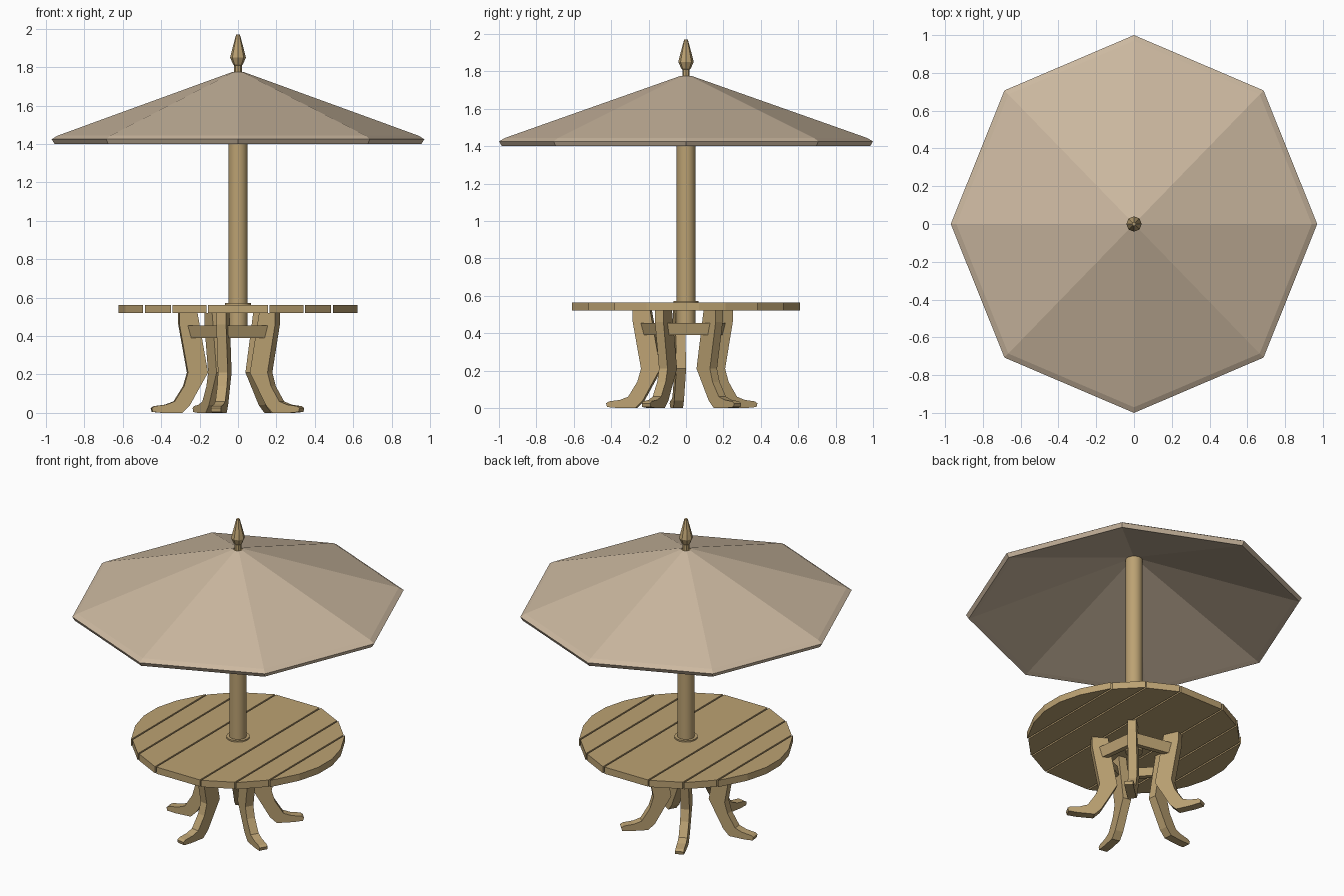
import bpy, bmesh, math

if "Cube" in bpy.data.objects:
    bpy.data.objects.remove(bpy.data.objects["Cube"])

def material(name, rgb):
    m = bpy.data.materials.new(name)
    m.diffuse_color = (*rgb, 1)
    m.use_nodes = True
    m.node_tree.nodes["Principled BSDF"].inputs["Base Color"].default_value = m.diffuse_color
    return m

WOOD = material("wood", (0.50, 0.36, 0.17))
CLOTH = material("canvas", (0.60, 0.48, 0.35))

def finish(name, bm, mat, smooth=False):
    bmesh.ops.recalc_face_normals(bm, faces=bm.faces)
    me = bpy.data.meshes.new(name)
    bm.to_mesh(me)
    bm.free()
    ob = bpy.data.objects.new(name, me)
    bpy.context.collection.objects.link(ob)
    me.materials.append(mat)
    if smooth:
        bpy.context.view_layer.objects.active = ob
        ob.select_set(True)
        bpy.ops.object.shade_smooth_by_angle(angle=math.radians(30))
        ob.select_set(False)
    return ob

def lathe(name, profile, sides, mat, start=0, center=(0, 0), sx=1, closed=False, smooth=False):
    """Turn an (r, z) profile around z; closed makes a hollow ring, otherwise ends are capped."""
    bm = bmesh.new()
    rings = []
    for r, z in profile:
        ring = []
        for i in range(sides):
            a = start + math.tau * i / sides
            ring.append(bm.verts.new((center[0] + sx * r * math.cos(a), center[1] + r * math.sin(a), z)))
        rings.append(ring)
    pairs = list(zip(rings, rings[1:])) + ([(rings[-1], rings[0])] if closed else [])
    for lo, hi in pairs:
        for i in range(sides):
            j = (i + 1) % sides
            bm.faces.new((lo[i], lo[j], hi[j], hi[i]))
    if not closed:
        bm.faces.new(rings[0])
        bm.faces.new(rings[-1])
    return finish(name, bm, mat, smooth)

def prism(name, points, offset, mat):
    """Extrude a flat outline of 3D points along an offset vector."""
    bm = bmesh.new()
    face = bm.faces.new([bm.verts.new(p) for p in points])
    out = bmesh.ops.extrude_face_region(bm, geom=[face])
    bmesh.ops.translate(bm, vec=offset, verts=[v for v in out["geom"] if isinstance(v, bmesh.types.BMVert)])
    return finish(name, bm, mat)

# Umbrella canopy: thin eight-sided shell
lathe("canopy", [(0.03, 1.775), (0.97, 1.443), (1.0, 1.425), (0.985, 1.40), (0.955, 1.41), (0.03, 1.745)],
      8, CLOTH, sx=0.97, closed=True)

# Pole, collar and finial
lathe("pole", [(0.05, 0.44), (0.05, 1.745), (0.03, 1.772)], 24, WOOD, smooth=True)
lathe("pole_collar", [(0.068, 0.56), (0.068, 0.572)], 24, WOOD, smooth=True)
lathe("finial", [(0.02, 1.76), (0.02, 1.81), (0.026, 1.815), (0.041, 1.85), (0.034, 1.88), (0.01, 1.97)], 8, WOOD)

# Tabletop planks running along y, cut to a round outline
GAP = 0.005
half = [(0.16, 0.61), (0.345, 0.52), (0.49, 0.382)]
tip = [(0.585, 0.21), (0.622, 0.07)]

def plank(name, edge):
    pts = [(x, y, 0.52) for x, y in edge] + [(x, -y, 0.52) for x, y in reversed(edge)]
    prism(name, pts, (0, 0, 0.043), WOOD)

plank("plank_middle", [(-0.16 + GAP, 0.61), (0.16 - GAP, 0.61)])
for s, side in ((-1, "left"), (1, "right")):
    for k in range(2):
        (x0, y0), (x1, y1) = half[k], half[k + 1]
        plank(f"plank_{side}_{k + 1}", [(s * (x0 + GAP), y0), (s * (x1 - GAP), y1)])
    x, y = half[2]
    plank(f"plank_{side}_3", [(s * (x + GAP), y)] + [(s * a, b) for a, b in tip])

# Five curved legs around a slightly offset centre
CX, CY, START = -0.035, -0.01, math.radians(43)
leg = [(0.18, 0.52), (0.275, 0.52), (0.275, 0.46), (0.23, 0.21), (0.25, 0.14), (0.30, 0.06), (0.345, 0.043),
       (0.405, 0.035), (0.42, 0.025), (0.415, 0.005), (0.36, 0), (0.26, 0.0), (0.22, 0.04), (0.125, 0.21)]
T = 0.052
for i in range(5):
    a = START + math.tau * i / 5
    c, s = math.cos(a), math.sin(a)
    pts = [(CX + r * c + s * T / 2, CY + r * s - c * T / 2, z) for r, z in leg]
    prism(f"leg_{i + 1}", pts, (-s * T, c * T, 0), WOOD)

# Five-sided rail frame joining the legs
lathe("leg_rails", [(0.25, 0.455), (0.232, 0.39), (0.195, 0.39), (0.213, 0.455)], 5, WOOD,
      start=START, center=(CX, CY), closed=True)
